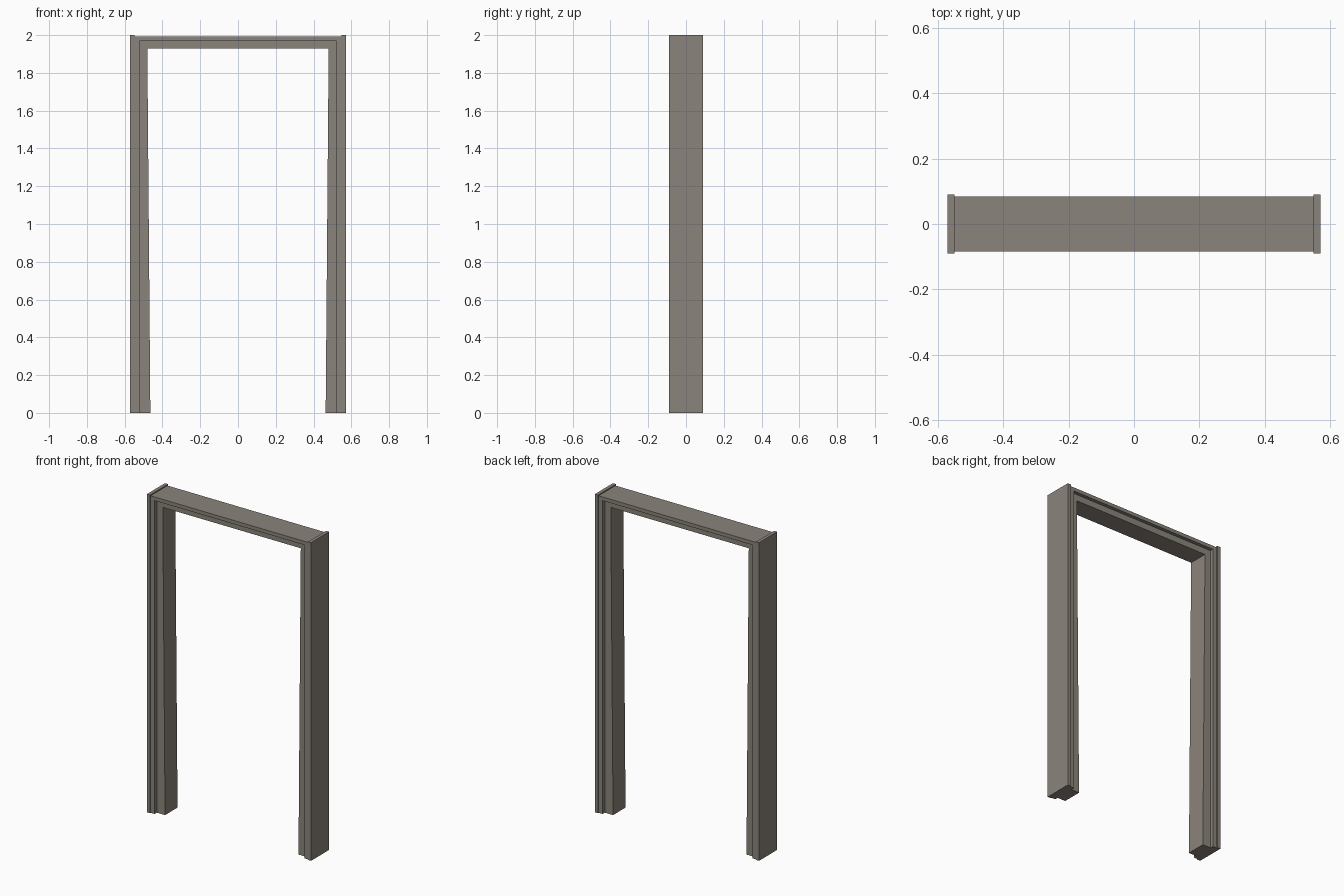
import bpy, bmesh

if "Cube" in bpy.data.objects:
    bpy.data.objects.remove(bpy.data.objects["Cube"])

stone = bpy.data.materials.new("warm grey")
stone.diffuse_color = (0.255, 0.230, 0.198, 1)
stone.use_nodes = True
stone.node_tree.nodes["Principled BSDF"].inputs["Base Color"].default_value = stone.diffuse_color


def finish(bm, name):
    bmesh.ops.recalc_face_normals(bm, faces=bm.faces)
    me = bpy.data.meshes.new(name)
    bm.to_mesh(me)
    bm.free()
    me.materials.append(stone)
    ob = bpy.data.objects.new(name, me)
    bpy.context.collection.objects.link(ob)
    return ob


# Thin tall strips capping the outer sides
for side, name in ((-1, "left_outer_strip"), (1, "right_outer_strip")):
    bm = bmesh.new()
    bmesh.ops.create_cube(bm, size=1)
    for v in bm.verts:
        v.co.x = side * 0.56 + v.co.x * 0.022
        v.co.y *= 0.18
        v.co.z = v.co.z * 2 + 1
    finish(bm, name)

# Stepped mitred frame: one profile swept up, across and down
# each level: (x at floor, x at corner, z at corner)
outer = (0.549, 0.549, 1.993)
step = (0.521, 0.521, 1.970)
inner = (0.464, 0.480, 1.930)
profile = [(outer, -0.084), (step, -0.084), (step, -0.062), (inner, -0.062),
           (inner, 0.062), (step, 0.062), (step, 0.084), (outer, 0.084)]

bm = bmesh.new()
rings = []
for side, top in ((-1, False), (-1, True), (1, True), (1, False)):
    rings.append([bm.verts.new((side * (lv[1] if top else lv[0]), y,
                                lv[2] if top else 0))
                  for lv, y in profile])
n = len(profile)
for a, b in zip(rings, rings[1:]):
    for i in range(n):
        j = (i + 1) % n
        bm.faces.new((a[i], a[j], b[j], b[i]))
# feet of the jambs
bm.faces.new(rings[0])
bm.faces.new(rings[-1])
finish(bm, "door_frame")
